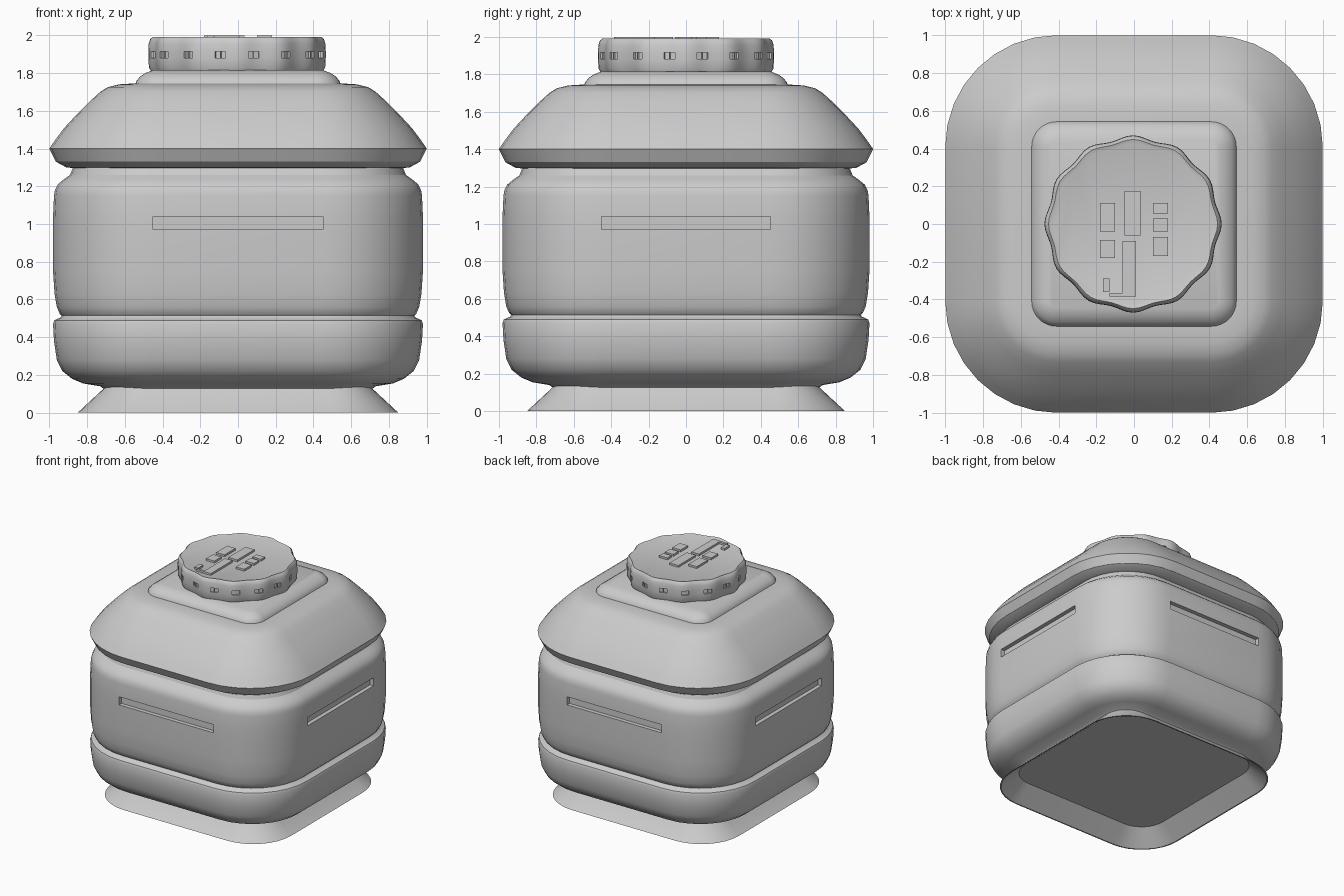
import bpy
import bmesh
import math
from mathutils import Vector

if "Cube" in bpy.data.objects:
    bpy.data.objects.remove(bpy.data.objects["Cube"], do_unlink=True)

grey = bpy.data.materials.new("plain grey")
grey.use_nodes = True
COLOUR = (0.6, 0.6, 0.6, 1.0)
grey.diffuse_color = COLOUR
grey.node_tree.nodes["Principled BSDF"].inputs["Base Color"].default_value = COLOUR


def rounded_square(z, half, straight, segs=8):
    """Ring with straight sides of length 2*straight and round corners."""
    pts = []
    for k in range(4):
        cx = straight * (1 if k in (0, 3) else -1)
        cy = straight * (1 if k in (0, 1) else -1)
        for i in range(segs + 1):
            a = math.pi / 2 * (k + i / segs)
            pts.append((cx + (half - straight) * math.cos(a),
                        cy + (half - straight) * math.sin(a), z))
    return pts


def scalloped_ring(z, radius, wave, lobes=12, n=96):
    """Circle with shallow grip lobes."""
    pts = []
    for i in range(n):
        a = 2 * math.pi * i / n
        r = radius + wave * math.cos(lobes * a)
        pts.append((r * math.cos(a), r * math.sin(a), z))
    return pts


def loft(name, rings, recess=None, depth=0.0, angle=32):
    """Skin the rings, cap both ends and sink the faces chosen by recess."""
    bm = bmesh.new()
    loops = [[bm.verts.new(p) for p in ring] for ring in rings]
    n = len(loops[0])
    for a, b in zip(loops, loops[1:]):
        for i in range(n):
            j = (i + 1) % n
            bm.faces.new((a[i], a[j], b[j], b[i]))
    bm.faces.new(loops[0])
    bm.faces.new(loops[-1])
    bmesh.ops.recalc_face_normals(bm, faces=bm.faces)
    if recess:
        bm.normal_update()
        chosen = [f for f in bm.faces if recess(f)]
        moves = {f: -f.normal * depth for f in chosen}
        for f, move in moves.items():
            new = bmesh.ops.extrude_face_region(bm, geom=[f])["geom"]
            verts = [v for v in new if isinstance(v, bmesh.types.BMVert)]
            bmesh.ops.translate(bm, verts=verts, vec=move)
            bmesh.ops.delete(bm, geom=[f], context='FACES_ONLY')
        bmesh.ops.recalc_face_normals(bm, faces=bm.faces)
    return finish(name, bm, angle)


def finish(name, bm, angle):
    mesh = bpy.data.meshes.new(name)
    bm.to_mesh(mesh)
    bm.free()
    mesh.materials.append(grey)
    obj = bpy.data.objects.new(name, mesh)
    bpy.context.collection.objects.link(obj)
    bpy.ops.object.select_all(action='DESELECT')
    obj.select_set(True)
    bpy.context.view_layer.objects.active = obj
    bpy.ops.object.shade_smooth_by_angle(angle=math.radians(angle))
    return obj


def square_loft(name, profile, straight, **kw):
    return loft(name, [rounded_square(z, h, straight) for z, h in profile], **kw)


# Flared foot: thin skirt with a recessed floor
square_loft("foot_skirt", [(0.15, 0.70), (0.13, 0.71), (0.0, 0.85),
                           (0.0, 0.84), (0.12, 0.70)], 0.49)

# Lower band of the body
square_loft("lower_band", [(0.125, 0.71), (0.14, 0.73), (0.155, 0.82), (0.18, 0.88),
                           (0.22, 0.93), (0.28, 0.96), (0.38, 0.975), (0.47, 0.98),
                           (0.49, 0.973), (0.505, 0.94), (0.52, 0.93)], 0.45)


# Main body with a long slot on each side
def is_side_slot(f):
    return (0.98 < f.calc_center_median().z < 1.03
            and max(abs(f.normal.x), abs(f.normal.y)) > 0.999)


square_loft("main_body", [(0.51, 0.93), (0.525, 0.945), (0.56, 0.96), (0.63, 0.972),
                          (0.75, 0.98), (0.97, 0.98), (1.04, 0.98), (1.15, 0.975),
                          (1.18, 0.97), (1.21, 0.955), (1.235, 0.925), (1.26, 0.89),
                          (1.31, 0.87)], 0.45, recess=is_side_slot, depth=0.035)

# Domed lid overhanging the body
square_loft("domed_lid", [(1.295, 0.86), (1.30, 0.91), (1.33, 0.965), (1.40, 1.0),
                          (1.45, 0.965), (1.51, 0.92), (1.58, 0.855), (1.65, 0.785),
                          (1.70, 0.73), (1.725, 0.69), (1.74, 0.63), (1.745, 0.55)], 0.41)

# Raised square collar under the cap
square_loft("collar", [(1.73, 0.545), (1.755, 0.54), (1.78, 0.52), (1.80, 0.49),
                       (1.815, 0.45)], 0.41)


# Screw cap with grip lobes and small notches around the rim
def is_notch(f):
    c = f.calc_center_median()
    i = int((math.atan2(c.y, c.x) % (2 * math.pi)) / (2 * math.pi) * 96)
    return 1.885 < c.z < 1.915 and abs(f.normal.z) < 0.5 and i % 6 in (2, 3)


cap_profile = [(1.805, 0.445, 0.008), (1.83, 0.457, 0.01), (1.88, 0.46, 0.01),
               (1.915, 0.46, 0.01), (1.955, 0.458, 0.01), (1.98, 0.45, 0.01),
               (1.99, 0.44, 0.008), (1.983, 0.42, 0.005)]
cap = loft("screw_cap", [scalloped_ring(*p) for p in cap_profile],
           recess=is_notch, depth=0.012)
cap.location.x = -0.005

# Raised pads on the cap: x min, x max, y min, y max
pads = [(-0.18, -0.10, -0.04, 0.11), (-0.18, -0.10, -0.18, -0.085),
        (-0.05, 0.035, -0.06, 0.175), (-0.06, 0.01, -0.37, -0.09),
        (0.10, 0.18, 0.055, 0.11), (0.10, 0.18, -0.04, 0.03),
        (0.10, 0.18, -0.17, -0.07), (-0.165, -0.13, -0.36, -0.29),
        (-0.13, 0.01, -0.385, -0.365)]
bm = bmesh.new()
for x0, x1, y0, y1 in pads:
    verts = bmesh.ops.create_cube(bm, size=1)["verts"]
    bmesh.ops.scale(bm, verts=verts, vec=(x1 - x0, y1 - y0, 0.03))
    bmesh.ops.translate(bm, verts=verts, vec=Vector(((x0 + x1) / 2, (y0 + y1) / 2, 1.985)))
finish("cap_pads", bm, 30)
